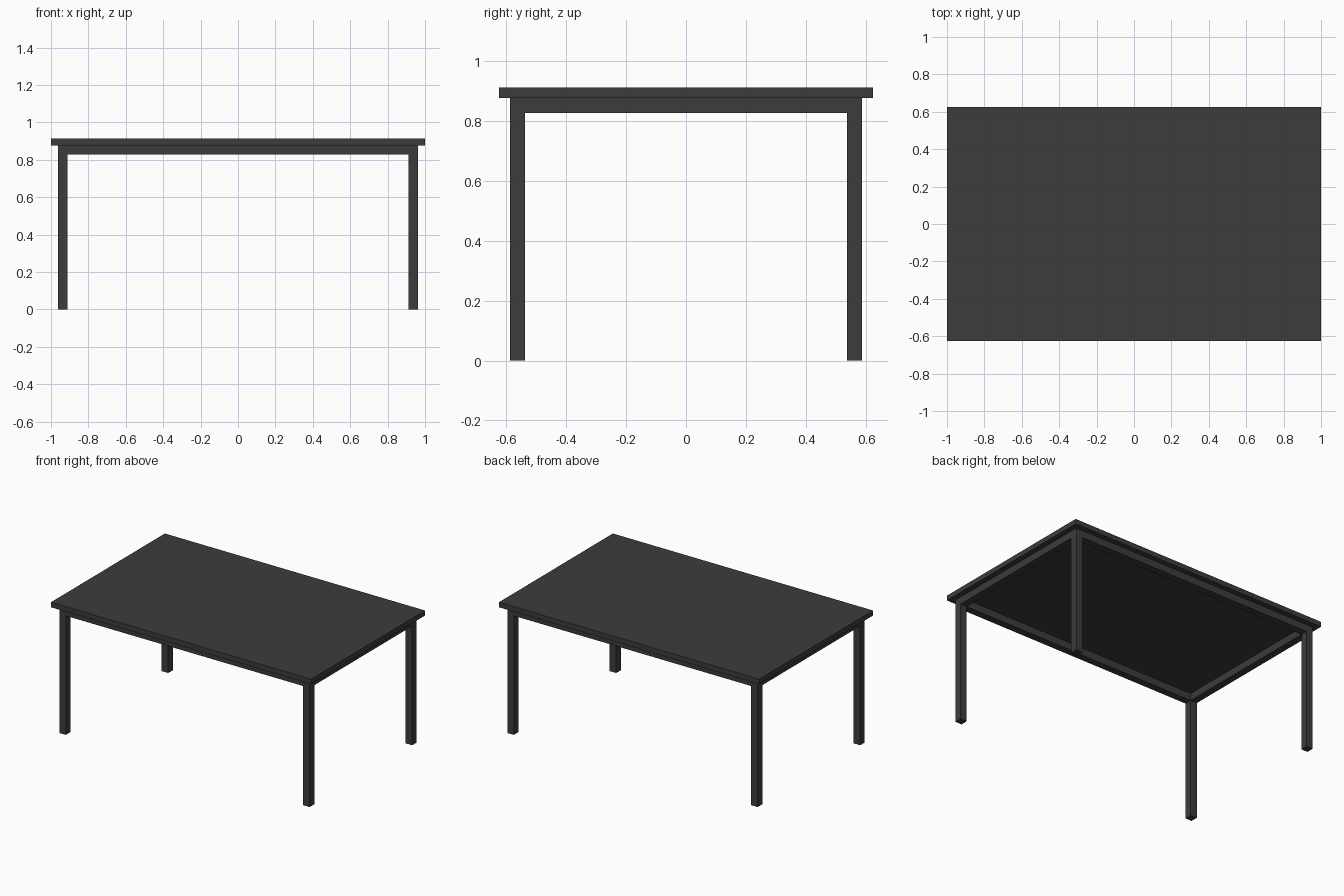
import bpy

cube = bpy.data.objects.get("Cube")
if cube:
    bpy.data.objects.remove(cube, do_unlink=True)

# Dark grey finish shared by every part
charcoal = bpy.data.materials.new("charcoal")
charcoal.use_nodes = True
colour = (0.045, 0.045, 0.045, 1)
charcoal.diffuse_color = colour
charcoal.node_tree.nodes["Principled BSDF"].inputs["Base Color"].default_value = colour


def box(name, centre, size):
    bpy.ops.mesh.primitive_cube_add(size=1, location=centre)
    part = bpy.context.object
    part.name = name
    part.scale = size
    bpy.ops.object.transform_apply(location=False, rotation=False, scale=True)
    part.data.materials.append(charcoal)
    return part


LENGTH, DEPTH, HEIGHT = 2.0, 1.25, 0.9125
SLAB = 0.035
BAR = 0.05
INSET = 0.0375
under = HEIGHT - SLAB
leg_x = LENGTH / 2 - INSET - BAR / 2
leg_y = DEPTH / 2 - INSET - BAR / 2
rail_z = under - BAR / 2

# Top slab
box("table_top", (0, 0, HEIGHT - SLAB / 2), (LENGTH, DEPTH, SLAB))

# Four square legs
for depth_name, sy in (("front", -1), ("back", 1)):
    for side_name, sx in (("right", -1), ("left", 1)):
        box(f"{depth_name}_{side_name}_leg", (sx * leg_x, sy * leg_y, under / 2), (BAR, BAR, under))

# Rails between the legs, flush with their faces
for name, s in (("front", -1), ("back", 1)):
    box(f"{name}_rail", (0, s * leg_y, rail_z), (2 * leg_x - BAR, BAR, BAR))
for name, s in (("right", -1), ("left", 1)):
    box(f"{name}_rail", (s * leg_x, 0, rail_z), (BAR, 2 * leg_y - BAR, BAR))
